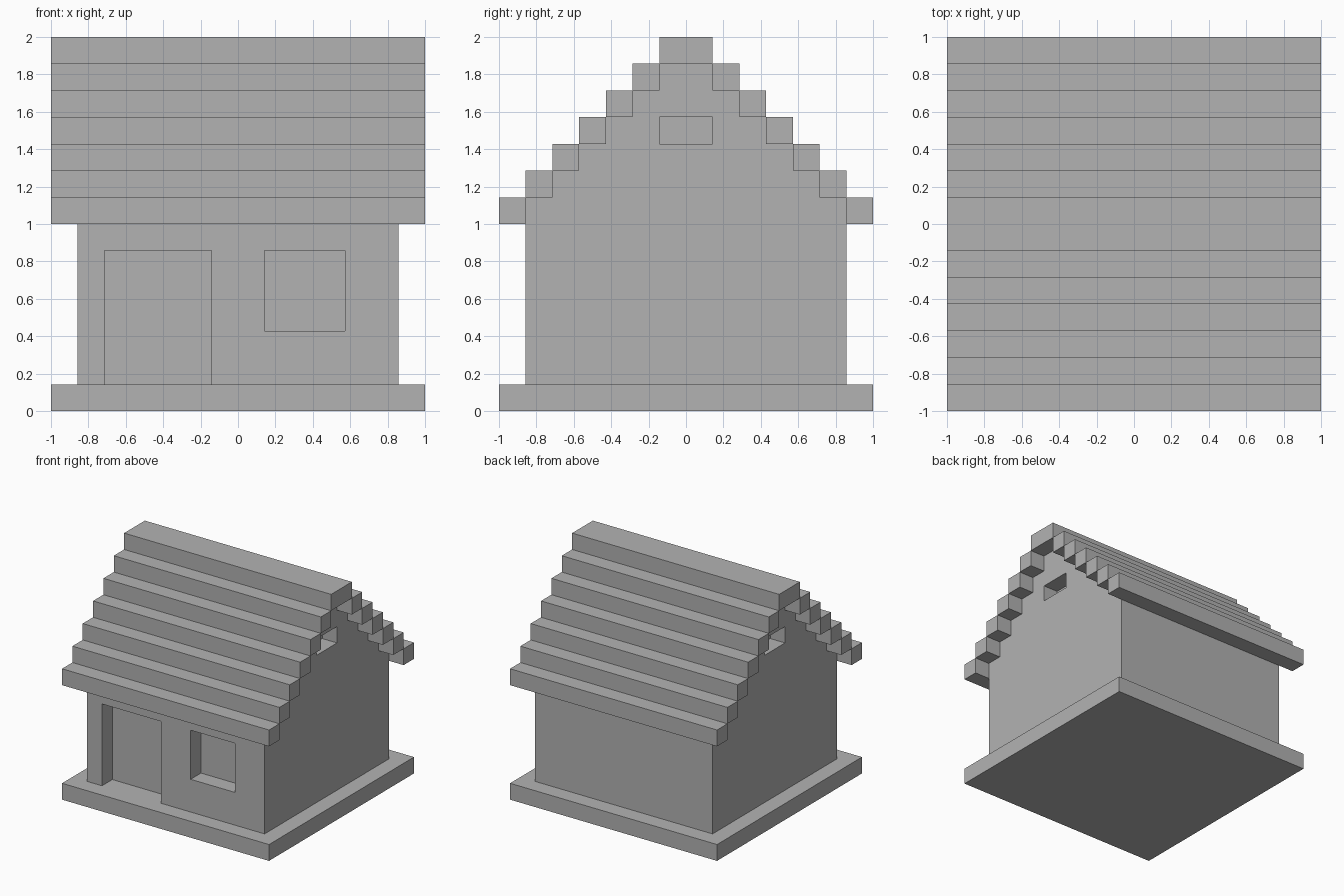
import bpy
import bmesh
from mathutils import Vector

U = 1 / 7  # one block; the house is 14 blocks on a side

if "Cube" in bpy.data.objects:
    bpy.data.objects.remove(bpy.data.objects["Cube"], do_unlink=True)

grey = bpy.data.materials.new("plain_grey")
grey.use_nodes = True
colour = (0.448, 0.448, 0.448, 1)
grey.diffuse_color = colour
grey.node_tree.nodes["Principled BSDF"].inputs["Base Color"].default_value = colour


def add_object(name, bm):
    """Turn a bmesh into a flat-shaded grey object."""
    bmesh.ops.recalc_face_normals(bm, faces=bm.faces)
    mesh = bpy.data.meshes.new(name)
    bm.to_mesh(mesh)
    bm.free()
    mesh.materials.append(grey)
    obj = bpy.data.objects.new(name, mesh)
    bpy.context.collection.objects.link(obj)
    return obj


def block(name, low, high):
    """Box between two corners given in blocks."""
    low, high = Vector(low) * U, Vector(high) * U
    bm = bmesh.new()
    bmesh.ops.create_cube(bm, size=1)
    bmesh.ops.scale(bm, vec=high - low, verts=bm.verts)
    bmesh.ops.translate(bm, vec=(low + high) / 2, verts=bm.verts)
    return add_object(name, bm)


def recess(target, low, high):
    """Cut a box-shaped recess into the target."""
    cutter = block("recess_cutter", low, high)
    cutter.hide_render = True
    cut = target.modifiers.new("recess", "BOOLEAN")
    cut.operation = "DIFFERENCE"
    cut.solver = "EXACT"
    cut.object = cutter
    bpy.context.view_layer.objects.active = target
    bpy.ops.object.modifier_apply(modifier=cut.name)
    bpy.data.objects.remove(cutter, do_unlink=True)


# Foundation slab
block("foundation", (-7, -7, 0), (7, 7, 1))

# Walls with stepped gables, extruded along the ridge
half = [(6, 1)]
for step in range(6, 0, -1):
    top = 14 - step
    half += [(step, top), (step - 1, top)] if step > 1 else [(step, top)]
outline = half + [(-y, z) for y, z in reversed(half)]
bm = bmesh.new()
gable = bm.faces.new([bm.verts.new((-6 * U, y * U, z * U)) for y, z in outline])
extruded = bmesh.ops.extrude_face_region(bm, geom=[gable])["geom"]
moved = [v for v in extruded if isinstance(v, bmesh.types.BMVert)]
bmesh.ops.translate(bm, vec=(12 * U, 0, 0), verts=moved)
walls = add_object("walls", bm)

# Door, front window and the two gable windows
recess(walls, (-5, -7, 0), (-1, -5, 6))
recess(walls, (1, -7, 3), (4, -5, 6))
recess(walls, (5, -1, 10), (7, 1, 11))
recess(walls, (-7, -1, 10), (-5, 1, 11))

# Stepped roof beams on both slopes, and the ridge
for course in range(6):
    inner, z = 6 - course, 7 + course
    block(f"front_roof_beam_{course + 1}", (-7, -inner - 1, z), (7, -inner, z + 1))
    block(f"back_roof_beam_{course + 1}", (-7, inner, z), (7, inner + 1, z + 1))
block("roof_ridge", (-7, -1, 13), (7, 1, 14))
